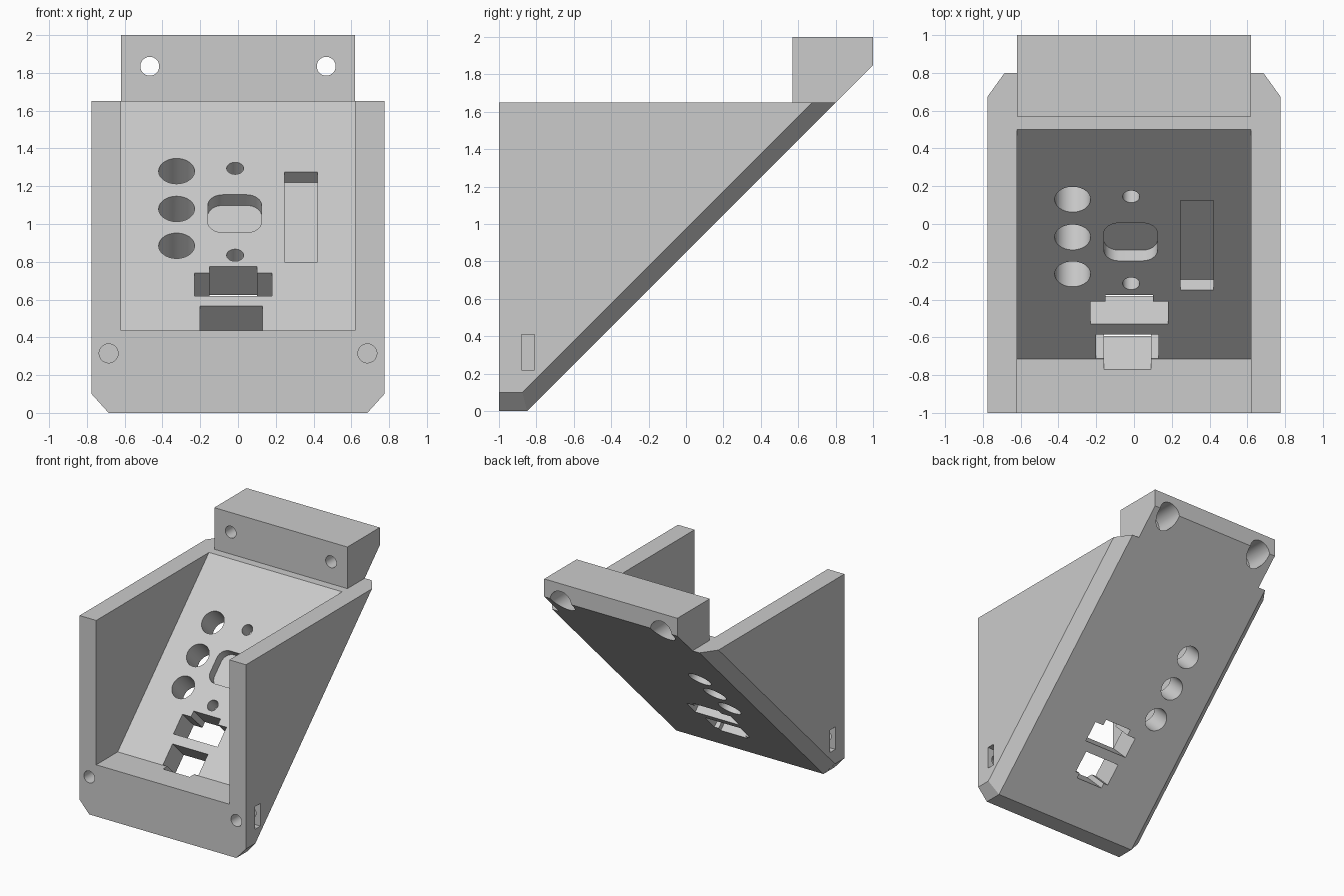
import bpy
import bmesh
from math import pi
from mathutils import Matrix, Vector

if "Cube" in bpy.data.objects:
    bpy.data.objects.remove(bpy.data.objects["Cube"])

grey = bpy.data.materials.new("plain grey")
grey.use_nodes = True
GREY = (0.6, 0.6, 0.6, 1)
grey.diffuse_color = GREY
grey.node_tree.nodes["Principled BSDF"].inputs["Base Color"].default_value = GREY


def finish(name, bm):
    bmesh.ops.recalc_face_normals(bm, faces=bm.faces)
    mesh = bpy.data.meshes.new(name)
    bm.to_mesh(mesh)
    bm.free()
    mesh.materials.append(grey)
    obj = bpy.data.objects.new(name, mesh)
    bpy.context.collection.objects.link(obj)
    return obj


def prism(name, half_width, profile):
    """Side profile (y, z) extruded across x."""
    bm = bmesh.new()
    face = bm.faces.new([bm.verts.new((-half_width, y, z)) for y, z in profile])
    new = bmesh.ops.extrude_face_region(bm, geom=[face])["geom"]
    moved = [v for v in new if isinstance(v, bmesh.types.BMVert)]
    bmesh.ops.translate(bm, verts=moved, vec=(2 * half_width, 0, 0))
    return finish(name, bm)


def box(name, size, matrix, corner=0):
    bm = bmesh.new()
    bmesh.ops.create_cube(bm, size=1)
    bmesh.ops.scale(bm, vec=size, verts=bm.verts)
    if corner:
        upright = [e for e in bm.edges
                   if abs(e.verts[0].co.z - e.verts[1].co.z) > 0.5 * size[2]]
        bmesh.ops.bevel(bm, geom=upright, offset=corner, segments=8,
                        profile=0.5, affect='EDGES')
    bm.transform(matrix)
    return finish(name, bm)


def rod(name, radius, length, matrix):
    bm = bmesh.new()
    bmesh.ops.create_cone(bm, cap_ends=True, segments=48, radius1=radius,
                          radius2=radius, depth=length)
    bm.transform(matrix)
    return finish(name, bm)


def cut(target, cutter):
    mod = target.modifiers.new("cut", 'BOOLEAN')
    mod.operation = 'DIFFERENCE'
    mod.solver = 'EXACT'
    mod.object = cutter
    bpy.context.view_layer.objects.active = target
    bpy.ops.object.modifier_apply(modifier=mod.name)
    bpy.data.objects.remove(cutter)


def on_panel(x, z, low, high):
    """Frame on the sloped panel, centred between two heights along its normal."""
    return (Matrix.Translation((x, z - 1.15, z)) @ Matrix.Rotation(pi / 4, 4, 'X')
            @ Matrix.Translation((0, 0, (low + high) / 2)))


def along_y(x, y0, y1, z):
    return Matrix.Translation((x, (y0 + y1) / 2, z)) @ Matrix.Rotation(pi / 2, 4, 'X')


ABOVE = 0.1
SLOPE = 2 ** 0.5

# Wedge housing with chamfered lower edges
outline = [(-1, 0), (-0.85, 0), (0.8, 1.65), (-1, 1.65)]
side = [(-1, 0.1), (-0.875, 0.1), (0.675, 1.65), (-1, 1.65)]
bm = bmesh.new()
for s in (-1, 1):
    for x, points in ((0.685, outline), (0.775, side)):
        for y, z in points:
            bm.verts.new((s * x, y, z))
bmesh.ops.convex_hull(bm, input=bm.verts)
bmesh.ops.dissolve_limit(bm, angle_limit=0.01, verts=bm.verts, edges=bm.edges)
housing = finish("housing", bm)

# Open interior above the sloped panel
cut(housing, prism("cavity", 0.62,
                   [(-1.2, 0.435), (-0.715, 0.435), (0.6, 1.75), (-1.2, 1.75)]))

# Row of round through holes
for z in (1.28, 1.08, 0.885):
    cut(housing, rod("round_hole", 0.095, 0.6, on_panel(-0.325, z, -0.5, ABOVE)))

# Blind screw holes
for z in (1.295, 0.835):
    cut(housing, rod("screw_hole", 0.045, 0.22, on_panel(-0.015, z, -0.12, ABOVE)))


def panel_pocket(name, x0, x1, z0, z1, depth, corner=0):
    size = (x1 - x0, (z1 - z0) * SLOPE, depth + ABOVE)
    place = on_panel((x0 + x1) / 2, (z0 + z1) / 2, -depth, ABOVE)
    cut(housing, box(name, size, place, corner))


# Shallow pockets and stepped socket openings
panel_pocket("rounded_pocket", -0.16, 0.125, 0.955, 1.155, 0.08, 0.08)
panel_pocket("long_pocket", 0.245, 0.42, 0.8, 1.275, 0.078)
panel_pocket("upper_socket_wide", -0.23, 0.18, 0.62, 0.74, 0.4)
panel_pocket("upper_socket_tall", -0.15, 0.10, 0.62, 0.775, 0.4)
panel_pocket("lower_socket_wide", -0.2, 0.13, 0.437, 0.565, 0.4)
panel_pocket("lower_socket_tall", -0.16, 0.09, 0.4075, 0.565, 0.4)

# Front screw holes and the nut slots that meet them from the sides
for s in (-1, 1):
    cut(housing, rod("front_screw_hole", 0.05, 0.35,
                     along_y(s * 0.685, -1.1, -0.75, 0.315)))
    cut(housing, box("nut_slot", (0.25, 0.07, 0.19),
                     Matrix.Translation((s * 0.72, -0.845, 0.315))))

# Mounting block on the rear top edge
block = prism("mounting_block", 0.62,
              [(0.57, 1.65), (0.57, 2), (1, 2), (1, 1.85), (0.8, 1.65)])
for s in (-1, 1):
    cut(block, rod("bolt_hole", 0.05, 0.8, along_y(s * 0.467, 0.4, 1.2, 1.835)))
    cut(block, rod("bolt_recess", 0.1, 0.45, along_y(s * 0.467, 0.75, 1.2, 1.835)))

# Smooth hole walls, sharp edges elsewhere
for obj in (housing, block):
    bpy.ops.object.select_all(action='DESELECT')
    obj.select_set(True)
    bpy.context.view_layer.objects.active = obj
    bpy.ops.object.shade_smooth_by_angle(angle=pi / 6)
